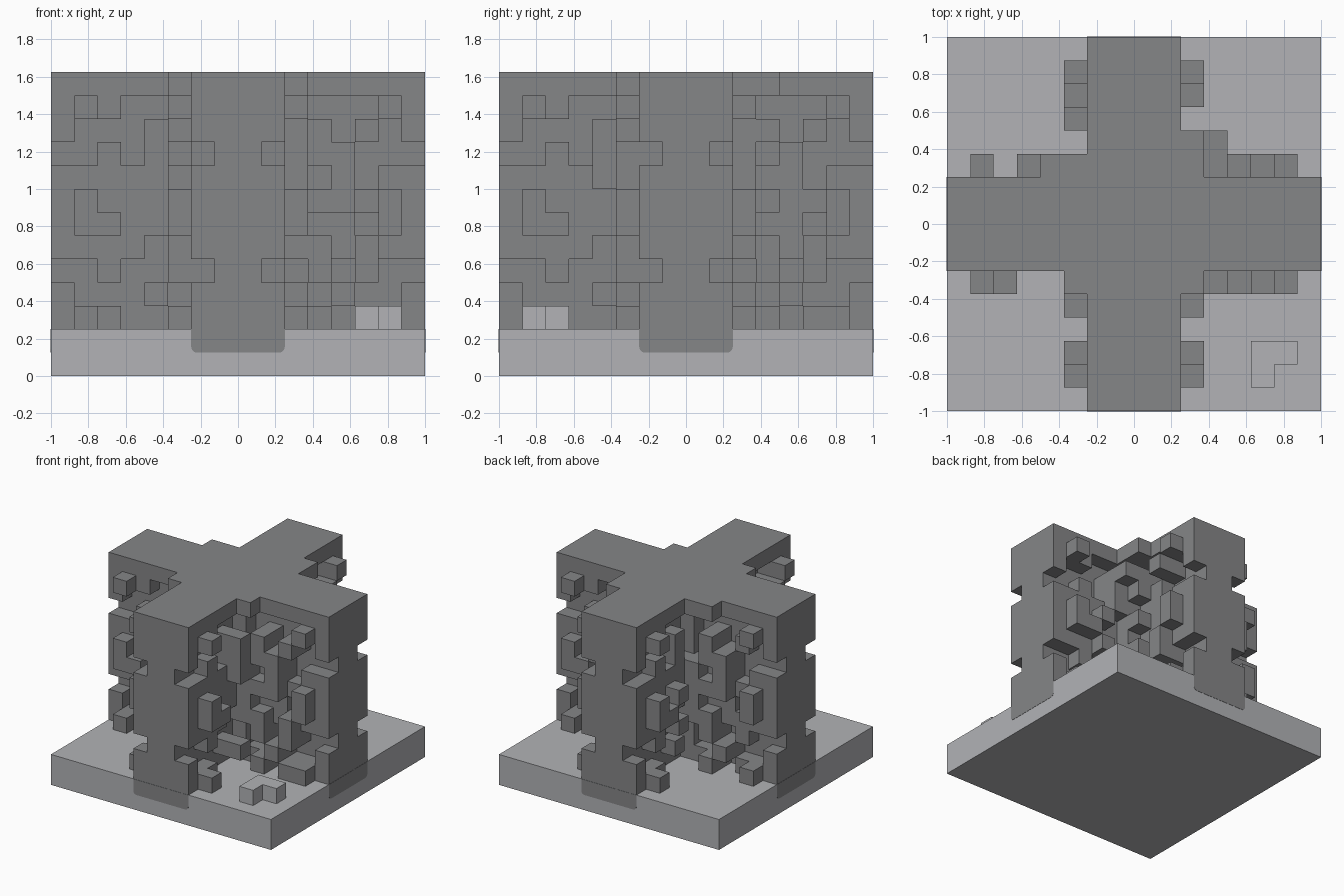
import bpy, bmesh, math
from mathutils import Vector, Matrix

cube = bpy.data.objects.get("Cube")
if cube:
    bpy.data.objects.remove(cube, do_unlink=True)

V = 0.125          # size of one block
ROWS = 11          # block rows above the base


def material(name, rgb):
    m = bpy.data.materials.new(name)
    m.use_nodes = True
    m.diffuse_color = (*rgb, 1)
    m.node_tree.nodes["Principled BSDF"].inputs["Base Color"].default_value = (*rgb, 1)
    return m


dark = material("dark grey stone", (0.235, 0.238, 0.245))
light = material("light grey stone", (0.445, 0.45, 0.468))


def finish(name, bm, mat):
    bmesh.ops.recalc_face_normals(bm, faces=bm.faces)
    me = bpy.data.meshes.new(name)
    bm.to_mesh(me)
    bm.free()
    me.materials.append(mat)
    ob = bpy.data.objects.new(name, me)
    bpy.context.collection.objects.link(ob)
    return ob


def voxel_object(name, cells, mat):
    """Skin a set of block cells with only its exposed faces."""
    bm = bmesh.new()
    verts = {}

    def vert(p):
        if p not in verts:
            verts[p] = bm.verts.new((p[0] * V - 1, p[1] * V - 1, p[2] * V))
        return verts[p]

    for c in sorted(cells):
        for axis in range(3):
            a, b = (axis + 1) % 3, (axis + 2) % 3
            for side in (0, 1):
                n = list(c)
                n[axis] += 2 * side - 1
                if tuple(n) in cells:
                    continue
                loop = []
                for da, db in ((0, 0), (1, 0), (1, 1), (0, 1)):
                    p = list(c)
                    p[axis] += side
                    p[a] += da
                    p[b] += db
                    loop.append(vert(tuple(p)))
                bm.faces.new(loop if side else loop[::-1])
    return finish(name, bm, mat)


# Wall relief, top row first: '.' flush, '-' recessed, '#' raised
# left_wall runs from arm end to corner, right_wall from corner to arm end
left_wall = [
    "......",
    ".#.---",
    ".---#-",
    "--.-#-",
    "....#.",
    ".#.#..",
    ".##...",
    "...#-.",
    "--.---",
    ".---#-",
    ".#.---",
]
right_wall = [
    "......",
    "----#.",
    "-#-#-.",
    "-##---",
    "..#-..",
    ".##.#.",
    "...-#.",
    ".#.#..",
    "-#-#--",
    "--#--.",
    ".#-##.",
]

# Columns that may carry raised blocks in each quadrant
left_raised = ({1, 2, 4}, {1, 2, 3, 4}, {1, 2, 3}, {1, 2})
right_raised = ({1, 2, 3, 4}, {1, 3, 4}, {1, 2, 4}, {1, 3, 4})


def turn(i, j, k):
    for _ in range(k):
        i, j = 15 - j, i
    return i, j


# Cross-shaped tower
cells = {(i, j, z) for i in range(16) for j in range(16) for z in range(2, 2 + ROWS)
         if 6 <= i <= 9 or 6 <= j <= 9}
added = set()
for k in range(4):
    for r in range(ROWS):
        z = 12 - r
        for c in range(6):
            walls = (
                (left_wall[r][c], (9, c), (10, c), left_raised[k]),
                (right_wall[r][c], (10 + c, 6), (10 + c, 5), right_raised[k]),
            )
            for mark, inner, outer, allowed in walls:
                if mark == "-":
                    cells.discard((*turn(*inner, k), z))
                elif mark == "#" and c in allowed:
                    added.add((*turn(*outer, k), z))
    # Blocks in the inner corner
    for z in (12, 8, 7, 6, 5):
        added.add((*turn(10, 5, k), z))
# Odd blocks by the corners
added |= {(10, 11, 12), (4, 10, 12), (11, 11, 10), (11, 10, 10)}
cells |= added
voxel_object("cross_tower", cells, dark)

# Base slab
bm = bmesh.new()
bmesh.ops.create_cube(bm, size=1, matrix=Matrix.Translation((0, 0, V)) @ Matrix.Diagonal((2, 2, 2 * V, 1)))
finish("base_slab", bm, light)

# Small raised corner on the slab
voxel_object("slab_rubble", {(13, 2, 2), (14, 2, 2), (13, 1, 2)}, light)

# Rounded dark inlays where each arm end runs down the slab side
rad = 0.03
outline = [(-0.25, 0.25), (0.25, 0.25)]
for cx, start in ((0.25 - rad, 0), (-0.25 + rad, -90)):
    for s in range(5):
        t = math.radians(start - s * 22.5)
        outline.append((cx + rad * math.cos(t), V + rad + rad * math.sin(t)))
for k, side in enumerate(("front", "left", "back", "right")):
    bm = bmesh.new()
    f = bm.faces.new([bm.verts.new((x, -0.999, z)) for x, z in outline])
    ext = bmesh.ops.extrude_face_region(bm, geom=[f])
    for v in ext["geom"]:
        if isinstance(v, bmesh.types.BMVert):
            v.co.y = -1.002
    bmesh.ops.rotate(bm, verts=bm.verts, cent=Vector((0, 0, 0)),
                     matrix=Matrix.Rotation(k * math.pi / 2, 3, "Z"))
    finish("inlay_" + side, bm, dark)
